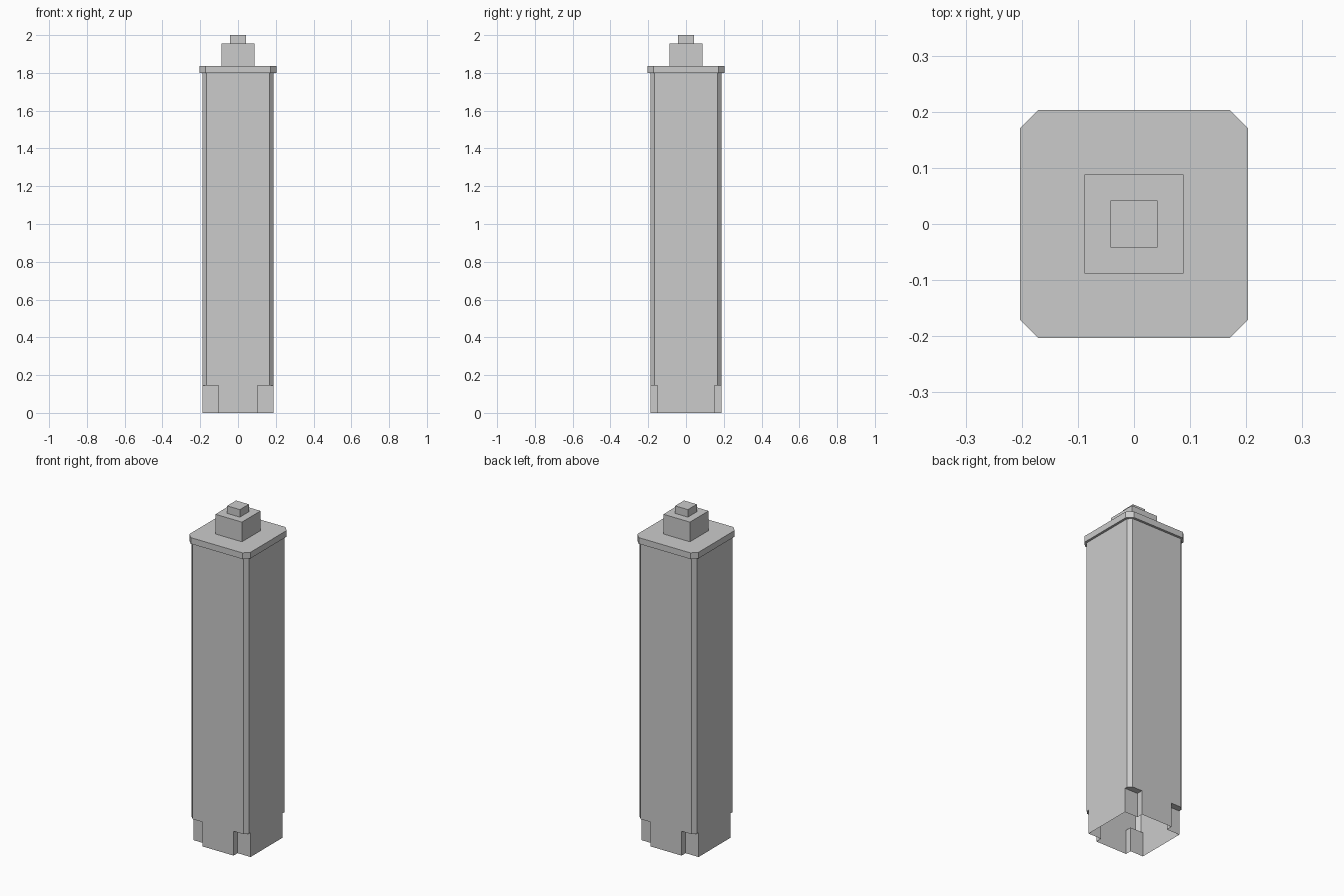
import bpy, bmesh

if "Cube" in bpy.data.objects:
    bpy.data.objects.remove(bpy.data.objects["Cube"])

S, CH = 0.189, 0.168         # shaft half width and start of its chamfer
NX, NY = 0.103, 0.151        # inner corner of the foot notches
Z_NOTCH, Z_SHAFT, Z_CAP, Z_BLOCK, Z_TOP = 0.146, 1.80, 1.837, 1.955, 2.0
QUADRANTS = [(1, 1), (-1, 1), (-1, -1), (1, -1)]


def mirrored(pts):
    """Repeat a corner of points in all four quadrants, counter-clockwise."""
    out = []
    for sx, sy in QUADRANTS:
        q = [(sx * x, sy * y) for x, y in pts]
        out.append(q if sx * sy > 0 else q[::-1])
    return out


def flat(groups):
    return [p for g in groups for p in g]


def ring(bm, pts, z):
    return [bm.verts.new((x, y, z)) for x, y in pts]


def wall(bm, pts, z0, z1):
    lo, hi = ring(bm, pts, z0), ring(bm, pts, z1)
    n = len(pts)
    for i in range(n):
        j = (i + 1) % n
        bm.faces.new((lo[i], lo[j], hi[j], hi[i]))
    return lo, hi


def finish(bm, name):
    mesh = bpy.data.meshes.new(name)
    bm.to_mesh(mesh)
    bm.free()
    bpy.context.collection.objects.link(bpy.data.objects.new(name, mesh))


def prism(name, corner, z0, z1):
    bm = bmesh.new()
    lo, hi = wall(bm, flat(mirrored(corner)), z0, z1)
    bm.faces.new(lo[::-1])
    bm.faces.new(hi)
    finish(bm, name)


# Hollow shaft, open at the bottom, with notched foot corners
bm = bmesh.new()
outer = mirrored([(S, NY), (S, CH), (CH, S), (NX, S)])
wall(bm, flat(outer), Z_NOTCH, Z_SHAFT)
wall(bm, flat(mirrored([(S, NY), (NX, NY), (NX, S)])), 0, Z_NOTCH)
for (sx, sy), pts in zip(QUADRANTS, outer):
    bm.faces.new(ring(bm, [(sx * NX, sy * NY)] + pts, Z_NOTCH)[::-1])
bmesh.ops.remove_doubles(bm, verts=bm.verts[:], dist=1e-5)
bmesh.ops.dissolve_limit(bm, angle_limit=0.01, verts=bm.verts[:], edges=bm.edges[:])
finish(bm, "shaft")

# Overhanging chamfered cap and stepped top blocks
prism("cap", [(0.203, 0.171), (0.171, 0.203)], Z_SHAFT, Z_CAP)
prism("top_block", [(0.088, 0.088)], Z_CAP, Z_BLOCK)
prism("finial", [(0.042, 0.042)], Z_BLOCK, Z_TOP)
